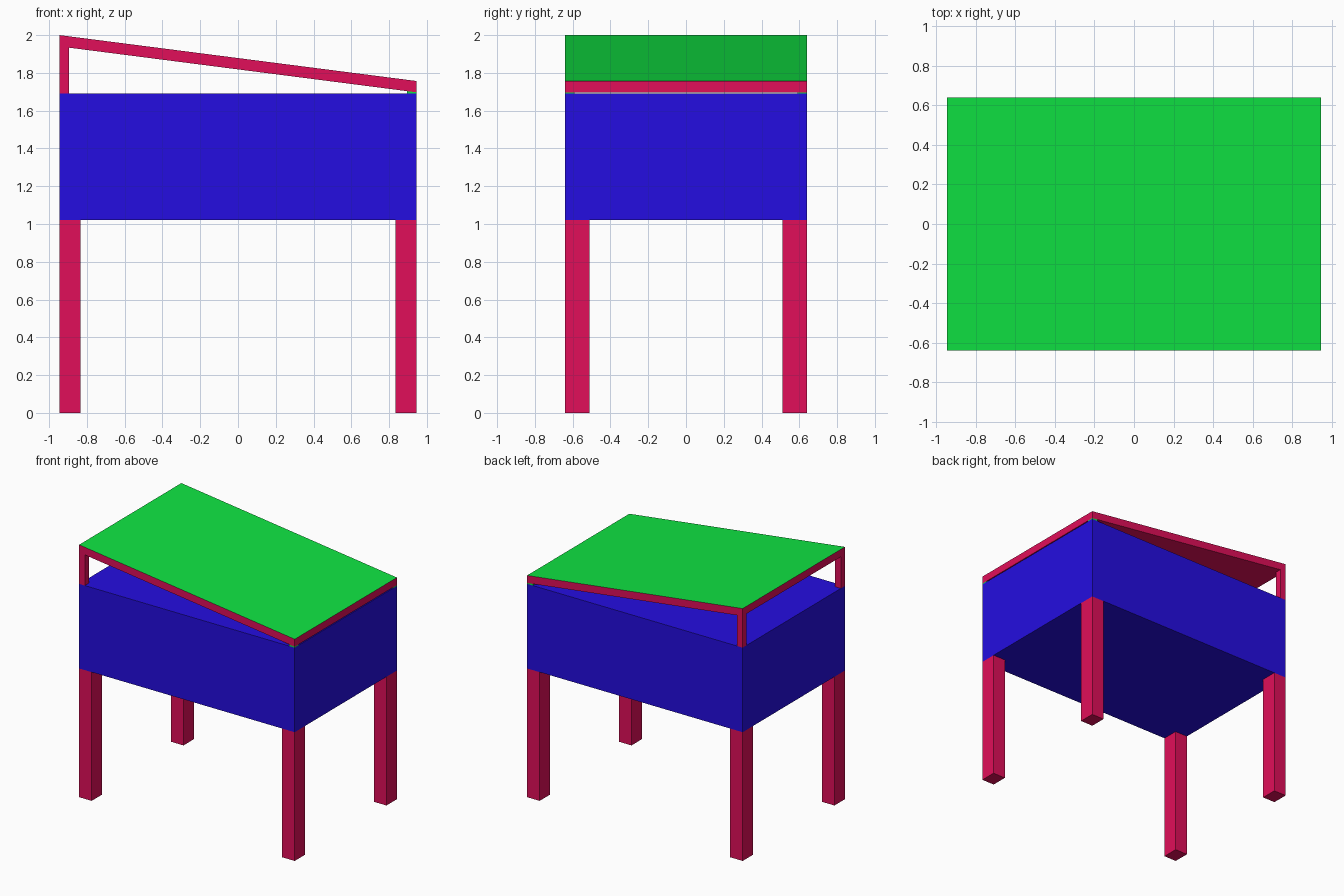
import bpy, bmesh

if "Cube" in bpy.data.objects:
    bpy.data.objects.remove(bpy.data.objects["Cube"])

HX, HY = 0.945, 0.64          # half footprint
LEG_TOP, BOX_TOP = 1.02, 1.69


def material(name, rgb):
    m = bpy.data.materials.new(name)
    m.diffuse_color = (*rgb, 1)
    m.use_nodes = True
    m.node_tree.nodes["Principled BSDF"].inputs["Base Color"].default_value = m.diffuse_color
    return m


red = material("red", (0.75, 0.0045, 0.10))
blue = material("blue", (0.018, 0.004, 0.75))
green = material("green", (0.005, 0.78, 0.055))


def roof_under(x):
    """Height of the sloping roof's underside at x."""
    return 1.94 - (x + HX) * 0.243 / (2 * HX)


def block(name, x0, x1, y0, y1, bottom, top, mats):
    """Box whose bottom and top heights are functions of x; optional second material on top."""
    bm = bmesh.new()
    bmesh.ops.create_cube(bm, size=2)
    for v in bm.verts:
        up = v.co.z > 0
        x = x1 if v.co.x > 0 else x0
        y = y1 if v.co.y > 0 else y0
        v.co = (x, y, (top if up else bottom)(x))
    bm.normal_update()
    for f in bm.faces:
        if len(mats) > 1 and f.normal.z > 0.5:
            f.material_index = 1
    me = bpy.data.meshes.new(name)
    bm.to_mesh(me)
    bm.free()
    for m in mats:
        me.materials.append(m)
    ob = bpy.data.objects.new(name, me)
    bpy.context.collection.objects.link(ob)
    return ob


def corner(name, sx, sy, w, d, bottom, top, mat):
    """Upright post flush with one corner of the footprint."""
    xs = sorted((sx * HX, sx * (HX - w)))
    ys = sorted((sy * HY, sy * (HY - d)))
    return block(name, *xs, *ys, bottom, top, [mat])


# Main box
block("box_body", -HX, HX, -HY, HY, lambda x: LEG_TOP, lambda x: BOX_TOP, [blue])

# Legs below and roof posts above, at every corner
for sx, xn in ((-1, "left"), (1, "right")):
    for sy, yn in ((-1, "front"), (1, "back")):
        corner(f"{yn}_{xn}_leg", sx, sy, 0.11, 0.13,
               lambda x: 0, lambda x: LEG_TOP, red)
        corner(f"{yn}_{xn}_roof_post", sx, sy, 0.05, 0.05,
               lambda x: BOX_TOP, roof_under, red if sx < 0 else green)

# Sloping roof with green top face
block("sloping_roof", -HX, HX, -HY, HY, roof_under,
      lambda x: roof_under(x) + 0.06, [red, green])
